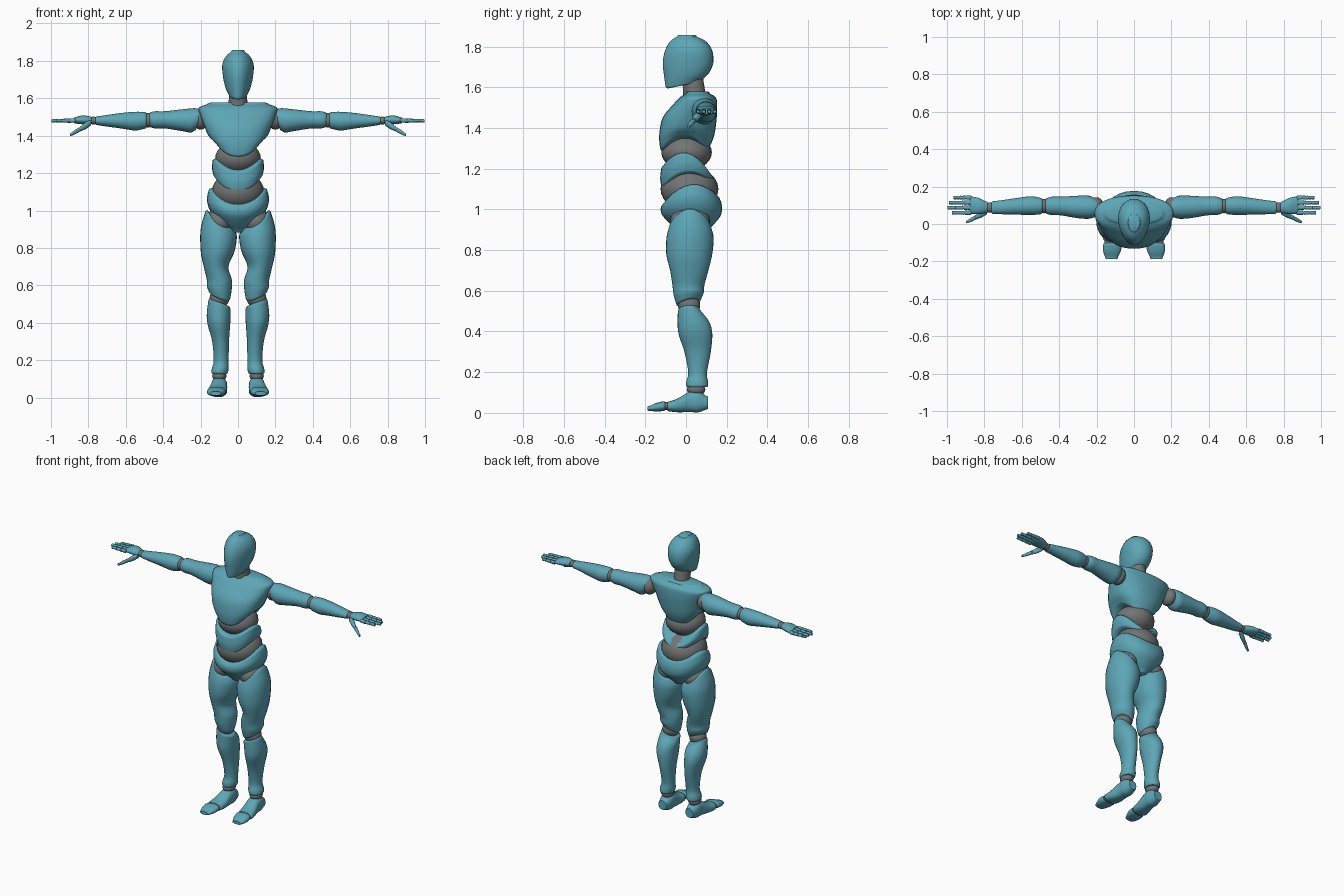
import bpy, bmesh, math
from mathutils import Vector


def material(name, color):
    m = bpy.data.materials.new(name)
    m.diffuse_color = (*color, 1)
    return m


TEAL = material("teal shell", (0.11, 0.38, 0.47))
GRAY = material("gray joint", (0.17, 0.175, 0.175))


def finish(name, bm, mat):
    bmesh.ops.recalc_face_normals(bm, faces=bm.faces)
    me = bpy.data.meshes.new(name)
    bm.to_mesh(me)
    bm.free()
    me.materials.append(mat)
    ob = bpy.data.objects.new(name, me)
    bpy.context.collection.objects.link(ob)
    bpy.ops.object.select_all(action='DESELECT')
    ob.select_set(True)
    bpy.context.view_layer.objects.active = ob
    bpy.ops.object.shade_smooth_by_angle(angle=math.radians(40))
    return ob


def spline(a, b, c, d, t):
    return [0.5 * (2 * q + (r - p) * t + (2 * p - 5 * q + 4 * r - s) * t * t
                   + (3 * q - p - 3 * r + s) * t ** 3) for p, q, r, s in zip(a, b, c, d)]


def loft(name, rings, axis='Z', side=1, mat=TEAL, power=2.0, egg=0.0, rim=0.01, n=28, steps=4):
    """Ring: along, centre u, centre v, radius u, radius v, [saddle, tilt u, tilt v]."""
    R = [list(r) + [0] * (8 - len(r)) for r in rings]
    P = [R[0]] + R + [R[-1]]
    dense = [spline(*P[i:i + 4], k / steps) for i in range(len(R) - 1) for k in range(steps)] + [R[-1]]
    # rounded rims at both ends
    sgn = 1 if R[-1][0] > R[0][0] else -1

    def rims(r, d):
        out = []
        for f, o in ((0.965, 0.55), (0.86, 1.0)):
            q = list(r)
            q[0] += d * rim * o
            q[3] *= f
            q[4] *= f
            out.append(q)
        return out
    dense = rims(R[0], -sgn)[::-1] + dense + rims(R[-1], sgn)

    def place(t, u, v):
        x, y, z = {'Z': (u, v, t), 'X': (t, u, v), 'Y': (u, t, v)}[axis]
        return Vector((x * side, y, z))

    bm = bmesh.new()
    loops = []
    for t, cu, cv, ru, rv, bend, tu, tv in dense:
        loop = []
        for i in range(n):
            a = 2 * math.pi * i / n
            c, s = math.cos(a), math.sin(a)
            u = math.copysign(abs(c) ** (2 / power), c)
            v = math.copysign(abs(s) ** (2 / power), s)
            h = t + bend * math.cos(2 * a) + tu * c + tv * s
            loop.append(bm.verts.new(place(h, cu + ru * u * (1 + egg * s), cv + rv * v)))
        loops.append(loop)
    for A, B in zip(loops, loops[1:]):
        for i in range(n):
            j = (i + 1) % n
            bm.faces.new((A[i], A[j], B[j], B[i]))
    for L in (loops[0], loops[-1]):
        mid = bm.verts.new(sum((v.co for v in L), Vector()) / n)
        for i in range(n):
            bm.faces.new((L[i], L[(i + 1) % n], mid))
    return finish(name, bm, mat)


def ball(name, centre, radii, side=1):
    bm = bmesh.new()
    bmesh.ops.create_uvsphere(bm, u_segments=24, v_segments=14, radius=1)
    for v in bm.verts:
        v.co = Vector(((centre[0] + v.co.x * radii[0]) * side,
                       centre[1] + v.co.y * radii[1], centre[2] + v.co.z * radii[2]))
    return finish(name, bm, GRAY)


# Head and neck
loft("head", [(1.618, -.012, 0, .05, .088, 0, 0, .016)[:1] + (0, -.012, .05, .088, 0, 0, .016),
              (1.66, 0, .003, .068, .110, 0, 0, .01), (1.72, 0, .01, .08, .124),
              (1.78, 0, .013, .083, .116), (1.825, 0, .01, .064, .088),
              (1.849, 0, .004, .036, .048)], egg=.16, rim=.008)
loft("neck", [(1.53, 0, .045, .056, .06), (1.58, 0, .04, .05, .054), (1.66, 0, .03, .047, .052)], mat=GRAY)

# Torso shells, saddle-cut at the edges, with joint balls between them
loft("chest", [(1.333, 0, -.008, .128, .118, .038), (1.38, 0, .003, .158, .135, .02),
               (1.45, 0, .018, .18, .133), (1.515, 0, .045, .204, .108),
               (1.55, 0, .058, .208, .088), (1.568, 0, .058, .165, .06)], power=2.3)
ball("upper_waist_joint", (0, .003, 1.28), (.122, .124, .09))
loft("waist", [(1.156, 0, .005, .132, .126, .034, 0, .012), (1.19, 0, .005, .139, .132, .037),
               (1.226, 0, .003, .136, .124, .042, 0, -.02)], power=2.2)
ball("lower_waist_joint", (0, .017, 1.1), (.14, .142, .11))
loft("pelvis", [(1.076, 0, .024, .156, .14, .036, 0, .017), (1.035, 0, .026, .166, .15, .022, 0, .008),
                (.985, 0, .027, .148, .145, .012), (.93, 0, .03, .095, .11),
                (.893, 0, .03, .045, .07)], power=2.2)

for side, label in ((1, "left"), (-1, "right")):
    def part(name, rings, **kw):
        loft(f"{label}_{name}", rings, side=side, **kw)

    def joint(name, centre, radii):
        ball(f"{label}_{name}", centre, radii, side)

    # Leg
    joint("hip_joint", (.098, .02, .94), (.074, .098, .075))
    part("thigh", [(.93, .097, .02, .078, .103, .018, .045, 0), (.87, .103, .02, .097, .116, .01, .02, 0),
                   (.78, .109, .016, .09, .113), (.7, .117, .016, .066, .094),
                   (.63, .1, .012, .067, .079), (.585, .1, .013, .066, .074, 0, .01, .005),
                   (.55, .099, .013, .058, .062, 0, .02, .012)])
    joint("knee_joint", (.099, .015, .53), (.053, .055, .05))
    part("shin", [(.5, .1, .016, .058, .056, 0, .02, 0), (.45, .103, .036, .064, .077),
                  (.39, .102, .046, .06, .083), (.3, .093, .057, .045, .065),
                  (.2, .09, .057, .04, .046), (.155, .095, .055, .045, .053),
                  (.136, .098, .055, .044, .054)])
    joint("ankle_joint", (.1, .05, .115), (.038, .045, .03))
    part("foot", [(.098, .1, .05, .032, .034), (.06, .1, .056, .042, .053),
                  (.02, .101, .055, .043, .051), (-.04, .108, .037, .05, .034),
                  (-.08, .113, .032, .052, .025)], axis='Y', power=2.4)
    joint("toe_joint", (.114, -.097, .033), (.045, .02, .02))
    part("toes", [(-.112, .115, .033, .05, .024), (-.145, .118, .028, .047, .021),
                  (-.178, .12, .022, .034, .012)], axis='Y', power=2.4)

    # Arm
    joint("shoulder_joint", (.2, .088, 1.487), (.04, .055, .055))
    part("upper_arm", [(.217, .088, 1.485, .054, .058, 0, 0, -.016), (.245, .09, 1.482, .062, .065, 0, 0, -.01),
                       (.3, .091, 1.483, .06, .058), (.39, .096, 1.485, .05, .046),
                       (.44, .097, 1.485, .049, .046), (.462, .096, 1.485, .043, .042)], axis='X')
    joint("elbow_joint", (.481, .096, 1.483), (.036, .039, .039))
    part("forearm", [(.5, .096, 1.482, .044, .045), (.55, .098, 1.478, .05, .05),
                     (.62, .095, 1.48, .045, .042), (.7, .09, 1.48, .038, .031),
                     (.752, .088, 1.48, .034, .023)], axis='X')
    joint("wrist_joint", (.772, .088, 1.481), (.024, .028, .021))

    # Hand with jointed fingers and thumb
    part("palm", [(.792, .09, 1.482, .031, .021), (.83, .096, 1.485, .043, .024),
                  (.868, .101, 1.482, .046, .017)], axis='X', rim=.008)
    for i, tip in enumerate((.975, .997, .99, .965)):
        y = .06 + .027 * i
        start, length = .87, tip - .87
        part(f"finger_core_{i}", [(start, y, 1.481, .008, .008), (tip - .01, y, 1.479, .006, .006)],
             axis='X', mat=GRAY, n=10, rim=.003, steps=1)
        for k in range(3):
            a, b = start + length * k / 3 + .004, start + length * (k + 1) / 3 - .004
            r = .012 - .0012 * k
            part(f"finger_{i}_segment_{k}", [(a, y, 1.481, r, r), ((a + b) / 2, y, 1.481, r * .9, r * .9),
                 (b, y, 1.48, r * .95, r * .95)], axis='X', n=12, rim=.003, steps=2)
    joint("thumb_joint", (.846, .036, 1.434), (.011, .011, .011))
    part("thumb_base", [(.79, .066, 1.468, .016, .016), (.815, .052, 1.453, .017, .019),
                        (.842, .038, 1.437, .012, .013)], axis='X', n=14, rim=.004)
    part("thumb_tip", [(.851, .033, 1.431, .011, .013), (.872, .022, 1.419, .011, .012),
                       (.893, .011, 1.406, .007, .008)], axis='X', n=14, rim=.004)
